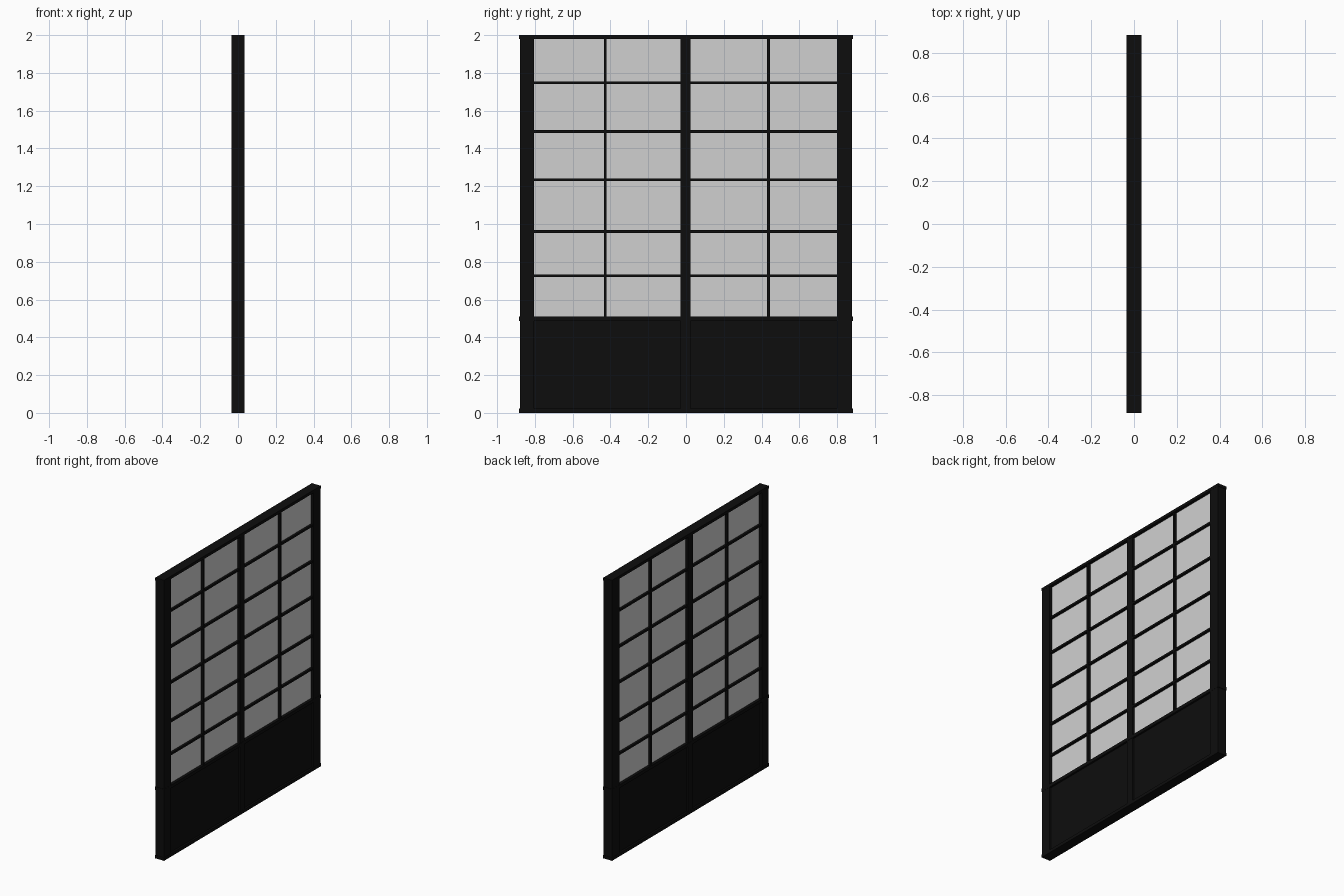
import bpy

if "Cube" in bpy.data.objects:
    bpy.data.objects.remove(bpy.data.objects["Cube"])


def material(name, rgb):
    m = bpy.data.materials.new(name)
    m.diffuse_color = (*rgb, 1)
    m.use_nodes = True
    m.node_tree.nodes["Principled BSDF"].inputs["Base Color"].default_value = m.diffuse_color
    return m


wood = material("black lacquered wood", (0.004, 0.004, 0.004))
paper = material("pale paper", (0.63, 0.63, 0.63))


def box(name, y0, y1, z0, z1, half_depth, mat):
    """Box centred on x = 0, given its y and z limits."""
    bpy.ops.mesh.primitive_cube_add(size=1, location=(0, (y0 + y1) / 2, (z0 + z1) / 2))
    o = bpy.context.object
    o.name = name
    o.scale = (2 * half_depth, y1 - y0, z1 - z0)
    bpy.ops.object.transform_apply(location=False, rotation=False, scale=True)
    o.data.materials.append(mat)
    return o


D = 0.035
# Rails across the full width
box("top_rail", -0.883, 0.883, 1.98, 2.0, D, wood)
box("middle_rail", -0.883, 0.883, 0.487, 0.51, D, wood)
box("bottom_rail", -0.883, 0.883, 0.0, 0.022, D, wood)

# Upright stiles, split by the middle rail
for part, z0, z1 in (("lower", 0.022, 0.487), ("upper", 0.51, 1.98)):
    box(part + "_left_stile", -0.88, -0.805, z0, z1, D - 0.001, wood)
    box(part + "_right_stile", 0.80, 0.88, z0, z1, D - 0.001, wood)
    box(part + "_centre_stile", -0.028, 0.024, z0, z1, D - 0.001, wood)

# Infill: solid boards below, paper above, with thin lattice bars
for side, y0, y1, bar in (("left", -0.805, -0.028, -0.428), ("right", 0.024, 0.80, 0.437)):
    box(side + "_lower_board", y0, y1, 0.022, 0.487, 0.022, wood)
    box(side + "_paper_pane", y0, y1, 0.51, 1.98, 0.014, paper)
    box(side + "_vertical_bar", bar - 0.007, bar + 0.007, 0.51, 1.98, D - 0.003, wood)
    for i, z in enumerate((0.726, 0.96, 1.235, 1.49, 1.748)):
        box(f"{side}_horizontal_bar_{i + 1}", y0, y1, z - 0.007, z + 0.007, D - 0.004, wood)
